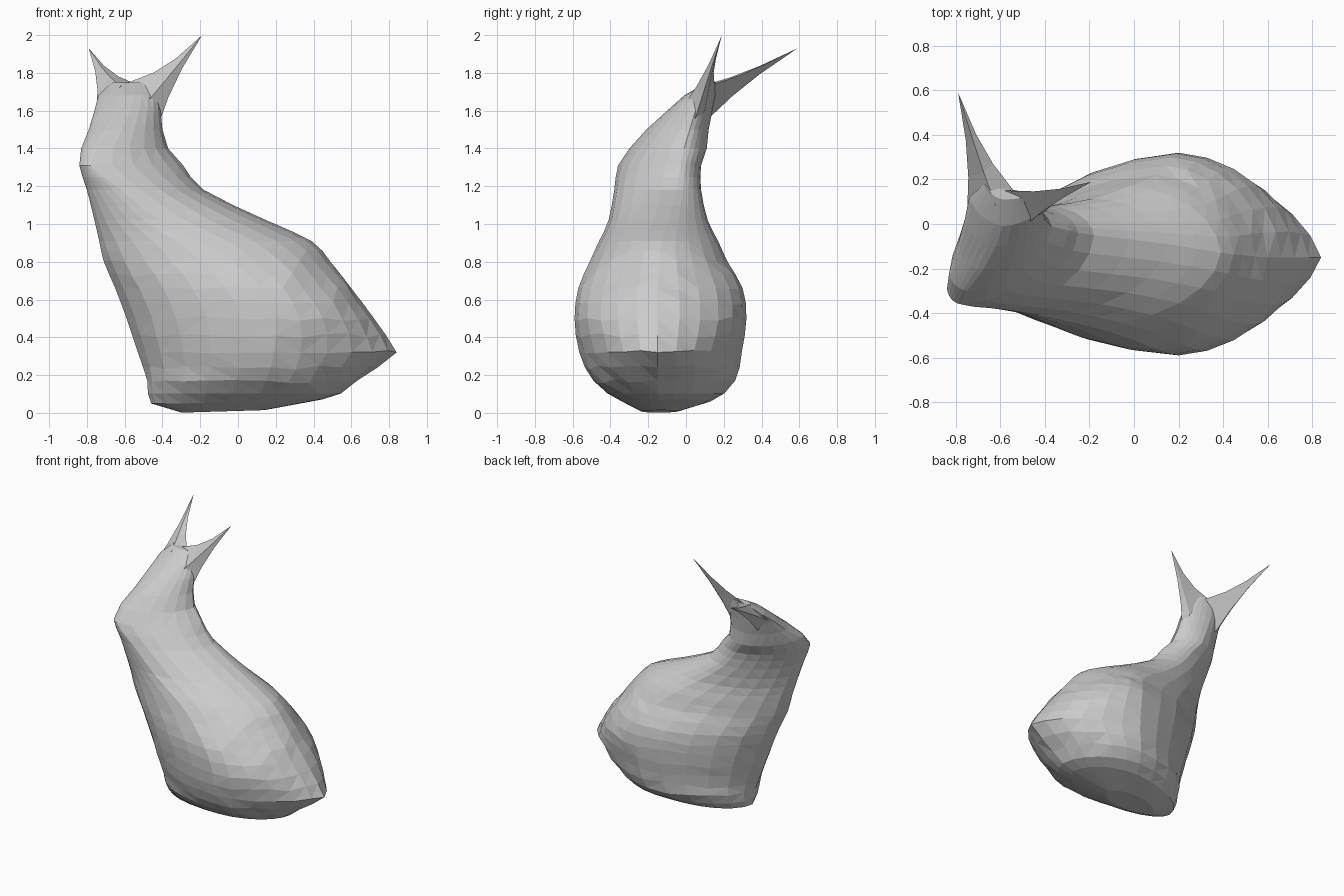
import bpy, bmesh, math, random
from mathutils import Vector

if "Cube" in bpy.data.objects:
    bpy.data.objects.remove(bpy.data.objects["Cube"])

random.seed(3)

# Body cross-sections: z, left (x, y), front (x, y), right (x, y), back (x, y)
LEVELS = [
    (0.002, -0.30, -0.15, -0.05, -0.24, 0.14, -0.13, -0.05, -0.04),
    (0.05, -0.46, -0.15, 0.08, -0.34, 0.45, -0.14, 0.08, 0.13),
    (0.17, -0.48, -0.16, 0.15, -0.49, 0.63, -0.15, 0.15, 0.26),
    (0.32, -0.53, -0.17, 0.19, -0.565, 0.84, -0.15, 0.19, 0.295),
    (0.50, -0.59, -0.19, 0.20, -0.59, 0.72, -0.15, 0.20, 0.32),
    (0.66, -0.65, -0.20, 0.12, -0.57, 0.60, -0.15, 0.17, 0.30),
    (0.80, -0.71, -0.22, -0.03, -0.51, 0.49, -0.14, 0.10, 0.22),
    (0.91, -0.735, -0.23, -0.20, -0.46, 0.39, -0.13, -0.02, 0.17),
    (1.02, -0.76, -0.25, -0.42, -0.41, 0.15, -0.09, -0.18, 0.115),
    (1.18, -0.80, -0.28, -0.62, -0.38, -0.18, -0.05, -0.38, 0.08),
    (1.31, -0.84, -0.29, -0.78, -0.36, -0.29, -0.03, -0.48, 0.08),
    (1.40, -0.83, -0.22, -0.75, -0.30, -0.37, -0.01, -0.55, 0.11),
    (1.50, -0.79, -0.09, -0.68, -0.21, -0.40, 0.02, -0.58, 0.12),
    (1.60, -0.76, 0.02, -0.62, -0.10, -0.41, 0.05, -0.60, 0.14),
    (1.68, -0.74, 0.12, -0.59, -0.01, -0.42, 0.08, -0.60, 0.155),
    (1.75, -0.67, 0.18, -0.59, 0.11, -0.48, 0.125, -0.56, 0.155),
]
STEPS = 6  # facets per quarter


def smooth_levels(levels):
    """Add one curved in-between section per pair of body sections."""
    out = []
    for i, cur in enumerate(levels[:-1]):
        out.append(cur)
        if 1 <= i < 10:
            prev, nxt, far = levels[i - 1], levels[i + 1], levels[i + 2]
            mid = [(9 * (b + c) - a - d) / 16
                   for a, b, c, d in zip(prev, cur, nxt, far)]
            if i in (2, 3):  # keep the tail tip a clean point
                mid[5] = (cur[5] + nxt[5]) / 2 + 0.005
            out.append(tuple(mid))
    return out + [levels[-1]]


def quarter(a, b, side_first, k):
    """Rounded corner from a to b; k blends a chord (0) to an ellipse (1)."""
    pts = []
    for i in range(STEPS):
        t = i / STEPS * math.pi / 2
        u, v = 1 - math.cos(t), math.sin(t)
        round_pt = Vector((a.x + (b.x - a.x) * (u if side_first else v),
                           a.y + (b.y - a.y) * (v if side_first else u)))
        pts.append(a.lerp(b, (u + v) / 2).lerp(round_pt, k))
    return pts


def finish(name, bm):
    bmesh.ops.recalc_face_normals(bm, faces=bm.faces)
    bmesh.ops.triangulate(bm, faces=bm.faces)
    mesh = bpy.data.meshes.new(name)
    bm.to_mesh(mesh)
    bm.free()
    bpy.context.collection.objects.link(bpy.data.objects.new(name, mesh))


def bridge(bm, a, b):
    n = len(a)
    for i in range(n):
        bm.faces.new((a[i], a[(i + 1) % n], b[(i + 1) % n], b[i]))


# Seated body with chest, haunch, neck and head
bm = bmesh.new()
rings = []
for z, *c in smooth_levels(LEVELS):
    left, front, right, back = (Vector(c[i:i + 2]) for i in (0, 2, 4, 6))
    # the haunch comes to a point only around the tail height
    k = 0.65 + min(0.24, abs(z - 0.32) * 1.3) if z < 1.25 else 0.8
    kl = 0.95 if z < 0.2 else 0.82 if z < 1.65 else 0.65
    outline = (quarter(left, front, True, kl) + quarter(front, right, False, k)
               + quarter(right, back, True, k) + quarter(back, left, False, kl))
    ring = []
    for i, p in enumerate(outline):
        # small height wobble for the irregular hand-cut facets
        dz = random.uniform(-0.012, 0.012) if 0.15 < z < 0.85 and i % STEPS else 0
        if z < 0.08:
            dz = max(0, p.x + 0.28) * 0.03
        ring.append(bm.verts.new((p.x, p.y, z + dz)))
    rings.append(ring)
for a, b in zip(rings, rings[1:]):
    bridge(bm, a, b)
bm.faces.new(rings[0])
bm.faces.new(rings[-1])
finish("body", bm)


# Ears: concave spikes drawn out of the head
def ear(name, base, tip):
    bm = bmesh.new()
    tip = Vector(tip)
    base = [Vector(p) for p in base]
    loops = []
    for t, squeeze in ((0, 1), (0.3, 0.75), (0.6, 0.55)):
        pts = [p.lerp(tip, t) for p in base]
        mid = sum(pts, Vector()) / len(pts)
        loops.append([bm.verts.new(mid.lerp(p, squeeze)) for p in pts])
    for a, b in zip(loops, loops[1:]):
        bridge(bm, a, b)
    end = bm.verts.new(tip)
    last = loops[-1]
    for i in range(len(last)):
        bm.faces.new((last[i], last[(i + 1) % len(last)], end))
    bm.faces.new(loops[0])
    finish(name, bm)


ear("ear_right", [(-0.52, -0.03, 1.60), (-0.43, 0.03, 1.50),
                  (-0.44, 0.10, 1.60), (-0.58, 0.15, 1.75)], (-0.19, 0.19, 2.0))
ear("ear_left", [(-0.75, 0.03, 1.60), (-0.62, 0.08, 1.73),
                 (-0.54, 0.15, 1.74), (-0.68, 0.10, 1.54)], (-0.79, 0.59, 1.93))
